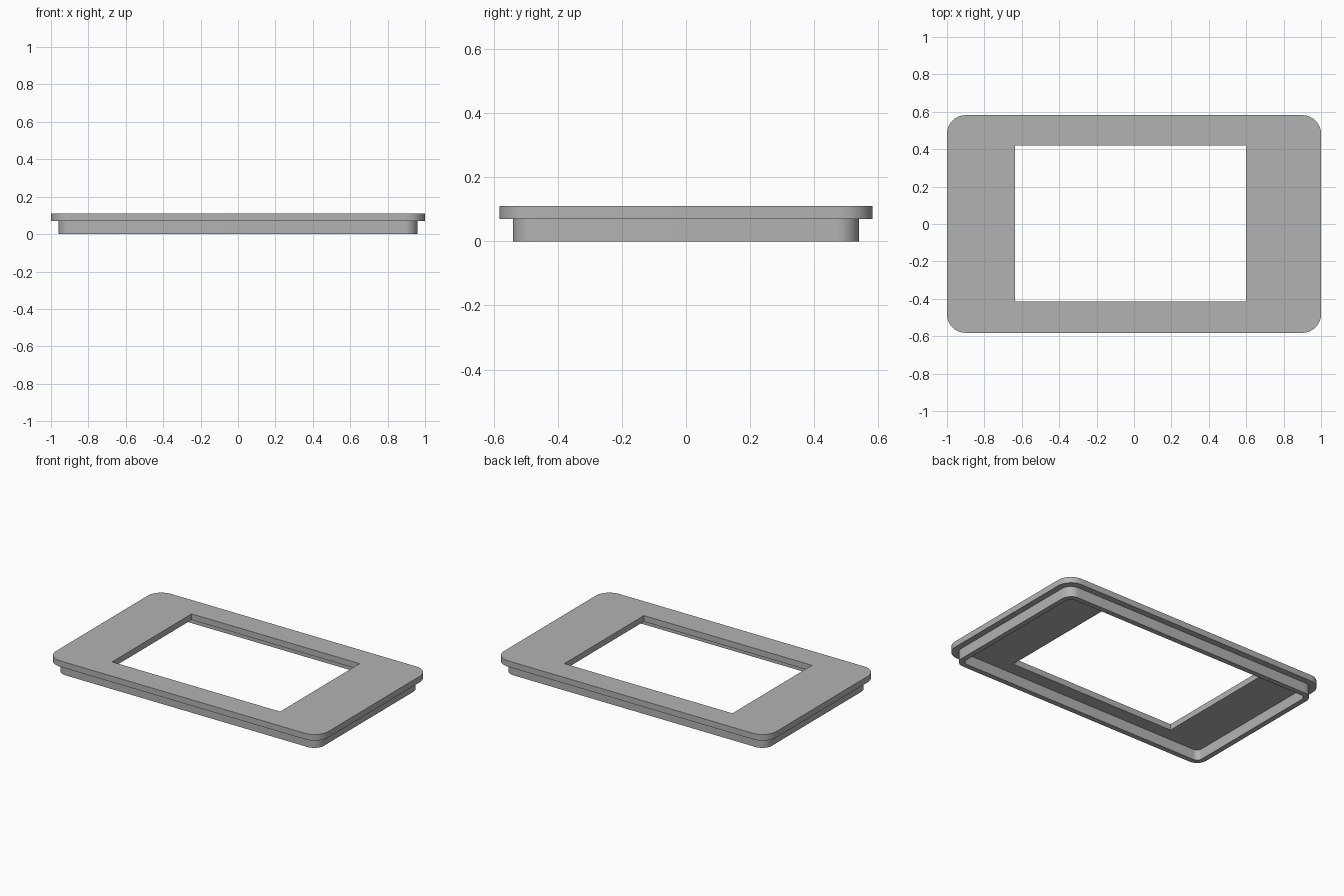
import bpy, bmesh
from math import sin, cos, pi

cube = bpy.data.objects.get("Cube")
if cube:
    bpy.data.objects.remove(cube, do_unlink=True)

STEPS = 10  # segments per rounded corner


def rounded_loop(bm, x0, x1, y0, y1, radius, z):
    """Counter-clockwise ring of vertices around a rounded rectangle."""
    corners = [(x1 - radius, y1 - radius), (x0 + radius, y1 - radius),
               (x0 + radius, y0 + radius), (x1 - radius, y0 + radius)]
    ring = []
    for quarter, (cx, cy) in enumerate(corners):
        for i in range(STEPS + 1):
            a = (quarter + i / STEPS) * pi / 2
            ring.append(bm.verts.new((cx + radius * cos(a), cy + radius * sin(a), z)))
    return ring


def centred(bm, half_x, half_y, radius, z):
    return rounded_loop(bm, -half_x, half_x, -half_y, half_y, radius, z)


# Heights and the off-centre window opening
TOP, STEP = 0.11, 0.07
window = (-0.635, 0.6, -0.415, 0.42, 0)

# Rings follow the cross-section: top face, overhang, skirt, underside, window
bm = bmesh.new()
rings = [
    rounded_loop(bm, *window, TOP),
    centred(bm, 1.0, 0.582, 0.1, TOP),
    centred(bm, 1.0, 0.582, 0.1, STEP),
    centred(bm, 0.96, 0.54, 0.07, STEP),
    centred(bm, 0.96, 0.54, 0.07, 0),
    centred(bm, 0.925, 0.505, 0.035, 0),
    centred(bm, 0.925, 0.505, 0.035, STEP),
    rounded_loop(bm, *window, STEP),
]
for a, b in zip(rings, rings[1:] + rings[:1]):
    for i in range(len(a)):
        j = (i + 1) % len(a)
        bm.faces.new((a[i], b[i], b[j], a[j]))

# Collapse the square window corners and tidy the normals
bmesh.ops.remove_doubles(bm, verts=bm.verts, dist=1e-5)
bmesh.ops.recalc_face_normals(bm, faces=bm.faces)
mesh = bpy.data.meshes.new("bezel_frame")
bm.to_mesh(mesh)
bm.free()

frame = bpy.data.objects.new("bezel_frame", mesh)
bpy.context.collection.objects.link(frame)

# Single grey material
grey = bpy.data.materials.new("plain_grey")
grey.use_nodes = True
colour = (0.45, 0.45, 0.45, 1)
grey.diffuse_color = colour
grey.node_tree.nodes["Principled BSDF"].inputs["Base Color"].default_value = colour
mesh.materials.append(grey)

# Smooth corners, crisp edges
bpy.ops.object.select_all(action="DESELECT")
frame.select_set(True)
bpy.context.view_layer.objects.active = frame
bpy.ops.object.shade_smooth_by_angle(angle=pi / 6)
